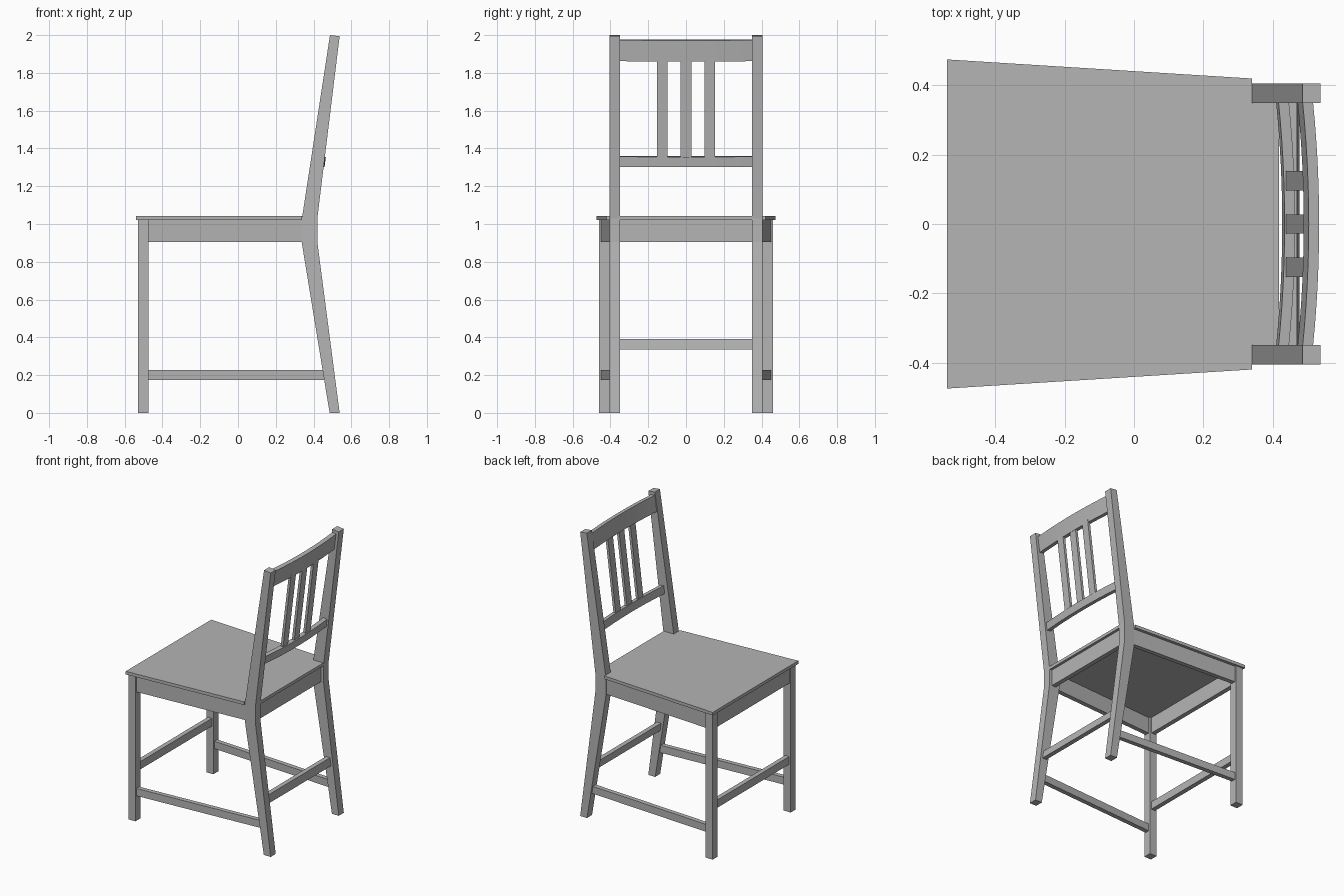
import bpy
import bmesh
from mathutils import Vector

cube = bpy.data.objects.get("Cube")
if cube:
    bpy.data.objects.remove(cube, do_unlink=True)

paint = bpy.data.materials.new("grey paint")
paint.use_nodes = True
GREY = (0.46, 0.46, 0.46, 1)
paint.diffuse_color = GREY
paint.node_tree.nodes["Principled BSDF"].inputs["Base Color"].default_value = GREY


def prism(name, outline, sweep):
    """Extrude a flat outline of 3D points along a sweep vector."""
    bm = bmesh.new()
    face = bm.faces.new([bm.verts.new(p) for p in outline])
    new = bmesh.ops.extrude_face_region(bm, geom=[face])["geom"]
    moved = [g for g in new if isinstance(g, bmesh.types.BMVert)]
    bmesh.ops.translate(bm, verts=moved, vec=Vector(sweep))
    bmesh.ops.recalc_face_normals(bm, faces=bm.faces)
    mesh = bpy.data.meshes.new(name)
    bm.to_mesh(mesh)
    bm.free()
    mesh.materials.append(paint)
    obj = bpy.data.objects.new(name, mesh)
    bpy.context.collection.objects.link(obj)
    return obj


def box(name, x, y, z, lean=0.0):
    """Box from ranges; lean shifts x per unit of height."""
    base = [(x[0], y[0], z[0]), (x[1], y[0], z[0]), (x[1], y[1], z[0]), (x[0], y[1], z[0])]
    h = z[1] - z[0]
    return prism(name, base, (lean * h, 0, h))


# Seat board, notched around the rear legs
half = [(-0.54, 0.475), (0.34, 0.42), (0.34, 0.35), (0.418, 0.35)]
plan = half + [(x, -y) for x, y in reversed(half)]
prism("seat", [(x, y, 1.02) for x, y in plan], (0, 0, 0.022))

# Legs, side aprons and side stretchers
leg_profile = [(0.485, 0), (0.337, 0.905), (0.337, 1.02), (0.487, 2.0),
               (0.538, 1.994), (0.42, 1.03), (0.42, 0.905), (0.538, 0)]
for side, s in (("left", 1), ("right", -1)):
    prism("rear_leg_" + side, [(x, s * 0.35, z) for x, z in leg_profile], (0, s * 0.056, 0))
    box("front_leg_" + side, (-0.53, -0.475), sorted((s * 0.405, s * 0.461)), (0, 1.02))
    for part, end, z, h in (("side_apron_", 0.35, 0.905, 0.115),
                            ("side_stretcher_", 0.47, 0.175, 0.052)):
        out = 0.45 - 0.0625 * (end + 0.475)
        bar = [(-0.48, 0.45), (end, out), (end, out - 0.032), (-0.48, 0.418)]
        prism(part + side, [(x, s * y, z) for x, y in bar], (0, 0, h))

# Cross aprons and stretchers
box("front_apron", (-0.52, -0.488), (-0.41, 0.41), (0.905, 1.02))
box("rear_apron", (0.368, 0.4), (-0.355, 0.355), (0.905, 1.02))
box("front_stretcher", (-0.518, -0.486), (-0.41, 0.41), (0.335, 0.39))
box("rear_stretcher", (0.446, 0.478), (-0.355, 0.355), (0.335, 0.39), -0.147)

# Bowed back rails, tilted with the backrest
LEAN = 0.13


def back_rail(name, x, z, height, bow=0.018, thick=0.03, steps=12):
    ys = [-0.355 + 0.71 * i / steps for i in range(steps + 1)]
    front = [(bow * (1 - (y / 0.355) ** 2), y) for y in ys]
    rim = front + [(u + thick, y) for u, y in reversed(front)]
    obj = prism(name, [(x + u, y, z - LEAN * u) for u, y in rim],
                (LEAN * height, 0, height))
    bpy.ops.object.select_all(action="DESELECT")
    obj.select_set(True)
    bpy.context.view_layer.objects.active = obj
    bpy.ops.object.shade_smooth_by_angle()


back_rail("top_rail", 0.472, 1.866, 0.112)
back_rail("lower_rail", 0.41, 1.307, 0.054)

# Back slats
for i, name in enumerate(("right", "middle", "left")):
    y = (i - 1) * 0.125
    box("back_slat_" + name, (0.438, 0.456), (y - 0.028, y + 0.028), (1.35, 1.88), 0.122)
